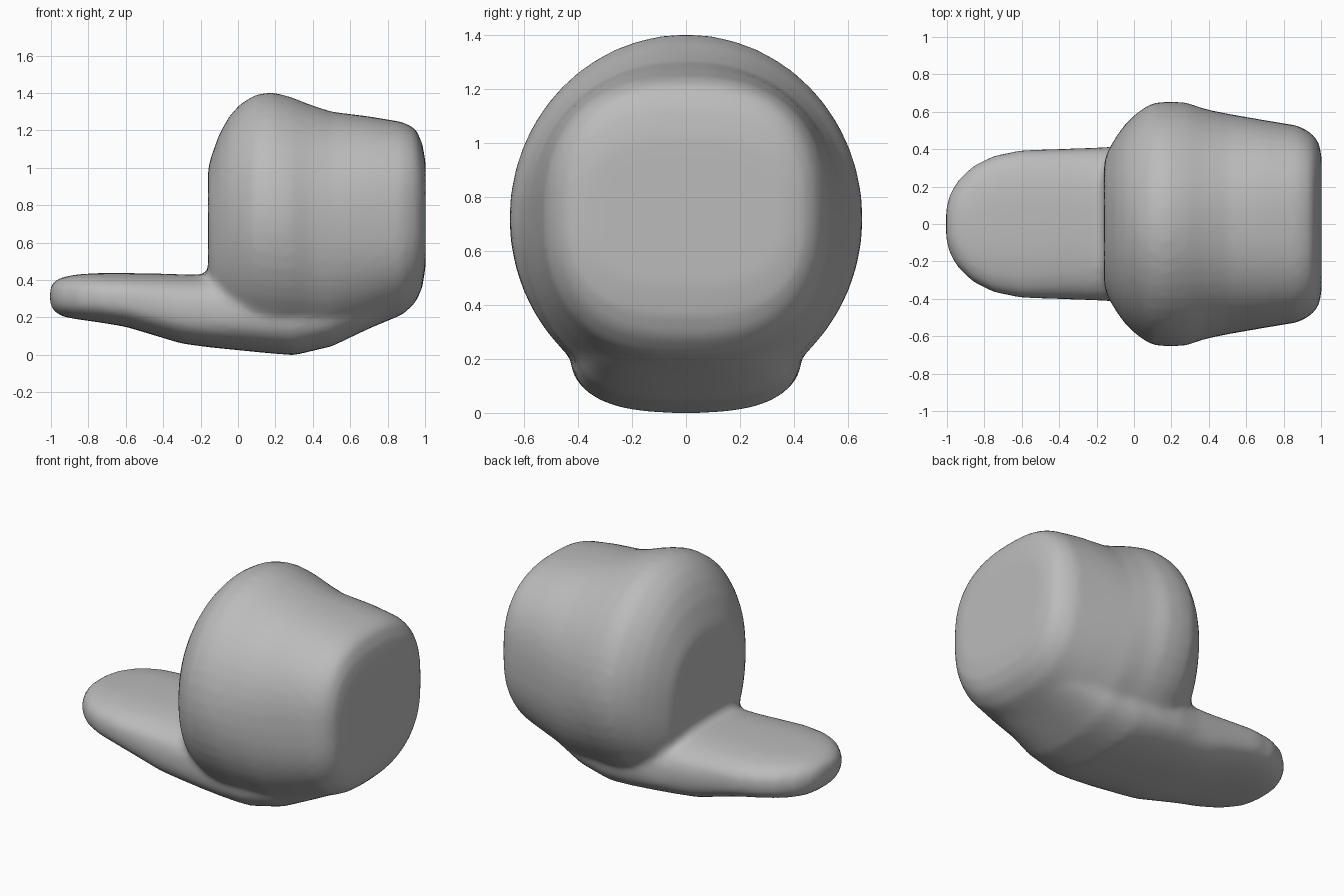
import bpy, bmesh, math

cube = bpy.data.objects.get("Cube")
if cube:
    bpy.data.objects.remove(cube, do_unlink=True)

grey = bpy.data.materials.new("plain grey")
grey.use_nodes = True
grey.diffuse_color = (0.5, 0.5, 0.5, 1)
grey.node_tree.nodes["Principled BSDF"].inputs["Base Color"].default_value = (0.5, 0.5, 0.5, 1)
grey.node_tree.nodes["Principled BSDF"].inputs["Roughness"].default_value = 0.8


def loft(bm, sections, sides=48):
    """Join rounded cross-sections (x, low, high, half width, squareness) along x."""
    rings = []
    for x, low, high, half, power in sections:
        ring = []
        for i in range(sides):
            a = math.tau * i / sides
            c, s = math.cos(a), math.sin(a)
            y = half * math.copysign(abs(c) ** (2 / power), c)
            z = (low + high) / 2 + (high - low) / 2 * math.copysign(abs(s) ** (2 / power), s)
            ring.append(bm.verts.new((x, y, z)))
        rings.append(ring)
    for a, b in zip(rings, rings[1:]):
        for i in range(sides):
            j = (i + 1) % sides
            bm.faces.new((a[i], a[j], b[j], b[i]))
    bm.faces.new(rings[0][::-1])
    bm.faces.new(rings[-1])


bm = bmesh.new()

# Bulky barrel with a rounded shoulder and a flat end
loft(bm, [
    (-0.16, 0.35, 1.00, 0.33, 2.4), (-0.14, 0.22, 1.07, 0.39, 2.3),
    (-0.10, 0.16, 1.18, 0.46, 2.2), (-0.05, 0.11, 1.27, 0.53, 2.1),
    (0.01, 0.08, 1.34, 0.59, 2), (0.09, 0.06, 1.39, 0.645, 2),
    (0.18, 0.04, 1.405, 0.655, 2), (0.28, 0.04, 1.38, 0.65, 2),
    (0.38, 0.05, 1.34, 0.615, 2.1), (0.50, 0.06, 1.30, 0.59, 2.2),
    (0.70, 0.14, 1.275, 0.555, 2.4), (0.88, 0.215, 1.245, 0.525, 2.5),
    (0.95, 0.28, 1.21, 0.485, 2.6), (0.985, 0.36, 1.13, 0.44, 2.8),
    (1.003, 0.47, 1.03, 0.37, 3)])

# Rounded tongue that runs on under the barrel as a flat foot
loft(bm, [
    (-1.005, 0.26, 0.37, 0.09, 2.2), (-0.98, 0.23, 0.395, 0.17, 2.4),
    (-0.94, 0.205, 0.415, 0.235, 2.6), (-0.86, 0.19, 0.43, 0.31, 2.8),
    (-0.75, 0.175, 0.437, 0.365, 2.8), (-0.60, 0.15, 0.437, 0.395, 2.8),
    (-0.45, 0.105, 0.435, 0.40, 2.8), (-0.30, 0.06, 0.43, 0.405, 2.8),
    (-0.15, 0.04, 0.43, 0.41, 2.8), (0.0, 0.025, 0.43, 0.43, 2.6),
    (0.15, 0.01, 0.43, 0.43, 2.6), (0.30, -0.002, 0.43, 0.42, 2.6),
    (0.50, 0.045, 0.43, 0.40, 2.6), (0.70, 0.14, 0.45, 0.36, 2.6),
    (0.85, 0.21, 0.45, 0.30, 2.6)])

bmesh.ops.recalc_face_normals(bm, faces=bm.faces)
mesh = bpy.data.meshes.new("body_with_tongue")
bm.to_mesh(mesh)
bm.free()
mesh.materials.append(grey)
body = bpy.data.objects.new("body_with_tongue", mesh)
bpy.context.collection.objects.link(body)

# Fuse both volumes and soften the seam between them
fuse = body.modifiers.new("fuse", 'REMESH')
fuse.mode = 'VOXEL'
fuse.voxel_size = 0.024
fuse.use_smooth_shade = True
soften = body.modifiers.new("soften", 'SMOOTH')
soften.factor = 0.5
soften.iterations = 6
